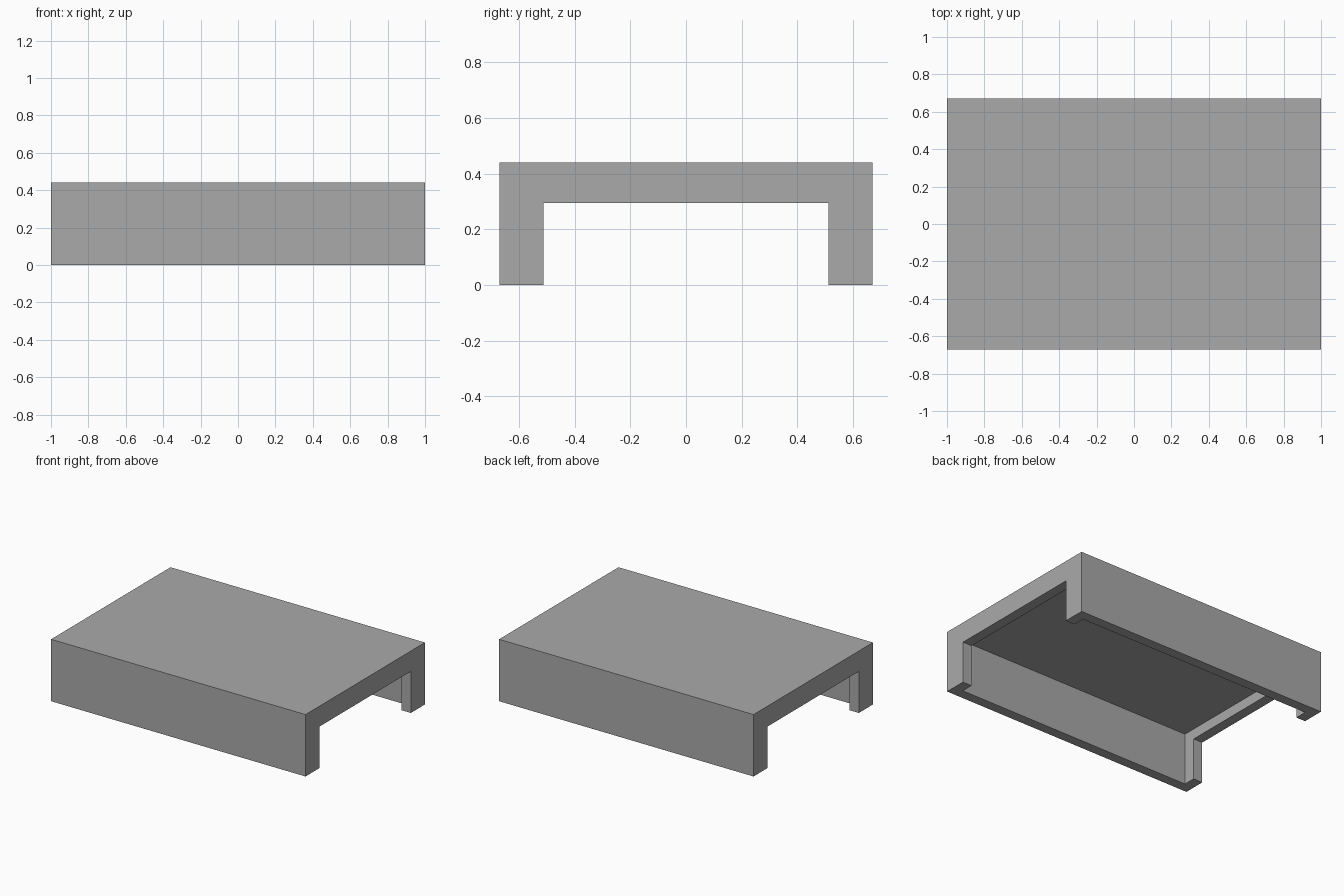
import bpy
import bmesh

cube = bpy.data.objects.get("Cube")
if cube:
    bpy.data.objects.remove(cube)

# Overall sizes
LENGTH, WIDTH, HEIGHT = 2.0, 1.34, 0.44
WALL = 0.072
OPEN_HALF, OPEN_TOP = 0.512, 0.295

grey = bpy.data.materials.new("plain grey")
grey.use_nodes = True
colour = (0.4, 0.4, 0.4, 1)
grey.diffuse_color = colour
grey.node_tree.nodes["Principled BSDF"].inputs["Base Color"].default_value = colour


def finish(name, bm):
    bmesh.ops.recalc_face_normals(bm, faces=bm.faces)
    mesh = bpy.data.meshes.new(name)
    bm.to_mesh(mesh)
    bm.free()
    mesh.materials.append(grey)
    obj = bpy.data.objects.new(name, mesh)
    bpy.context.collection.objects.link(obj)
    return obj


def box(name, size, bottom):
    bm = bmesh.new()
    bmesh.ops.create_cube(bm, size=1)
    bmesh.ops.scale(bm, vec=size, verts=bm.verts)
    bmesh.ops.translate(bm, vec=(0, 0, bottom + size[2] / 2), verts=bm.verts)
    return finish(name, bm)


# Arched outer body: a bridge profile extruded along its length
half = WIDTH / 2
right_side = [(OPEN_HALF, OPEN_TOP), (OPEN_HALF, 0), (half, 0), (half, HEIGHT)]
profile = right_side + [(-y, z) for y, z in reversed(right_side)]
bm = bmesh.new()
face = bm.faces.new([bm.verts.new((-LENGTH / 2, y, z)) for y, z in profile])
end = bmesh.ops.extrude_face_region(bm, geom=[face])["geom"]
bmesh.ops.translate(bm, vec=(LENGTH, 0, 0),
                    verts=[v for v in end if isinstance(v, bmesh.types.BMVert)])
body = finish("cover_shell", bm)

# Hollow cut from below, leaving even walls and a roof
depth = HEIGHT - WALL + 0.1
cutter = box("hollow_cutter", (LENGTH - 2 * WALL, WIDTH - 2 * WALL, depth), -0.1)
cutter.hide_render = True
cut = body.modifiers.new("hollow", "BOOLEAN")
cut.operation = "DIFFERENCE"
cut.solver = "EXACT"
cut.object = cutter

# Apply the cut and drop the helper
bpy.context.view_layer.objects.active = body
body.select_set(True)
bpy.ops.object.modifier_apply(modifier=cut.name)
bpy.data.objects.remove(cutter)
